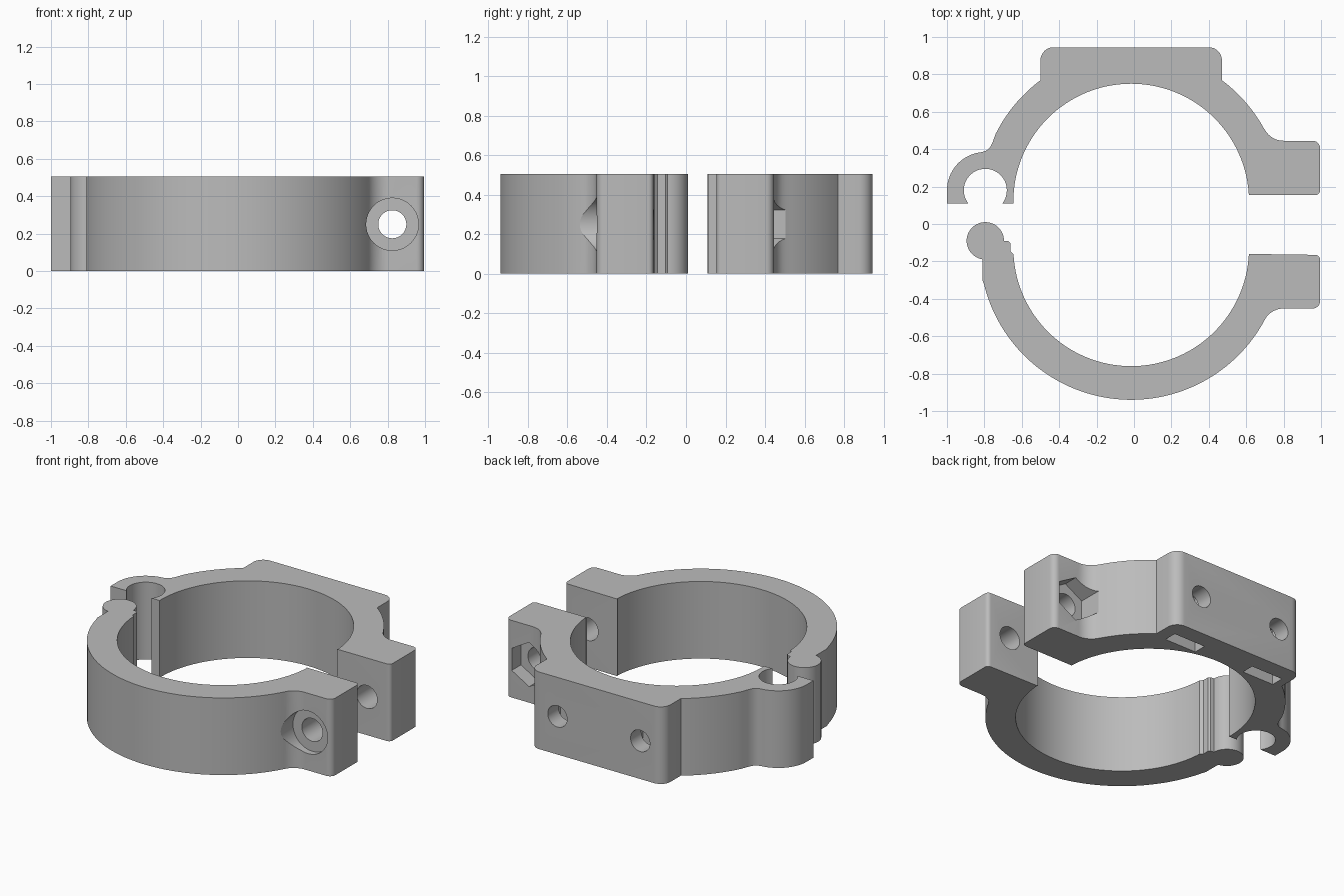
import bpy, bmesh
from math import sin, cos, radians, pi
from mathutils import Matrix

HEIGHT = 0.505
CX = -0.015                 # ring axis
INNER, OUTER = 0.63, 0.81   # ring radii
BOLT_X, MID_Z = 0.825, 0.25

old = bpy.data.objects.get("Cube")
if old:
    bpy.data.objects.remove(old, do_unlink=True)

grey = bpy.data.materials.new("plain grey")
grey.use_nodes = True
grey.diffuse_color = (0.5, 0.5, 0.5, 1)
grey.node_tree.nodes["Principled BSDF"].inputs["Base Color"].default_value = (0.5, 0.5, 0.5, 1)


def arc(x, y, r, start, end, n):
    """Points along an arc, angles in degrees."""
    steps = [radians(start + (end - start) * i / n) for i in range(n + 1)]
    return [(x + r * cos(a), y + r * sin(a)) for a in steps]


def finish(name, bm):
    bmesh.ops.recalc_face_normals(bm, faces=bm.faces)
    mesh = bpy.data.meshes.new(name)
    bm.to_mesh(mesh)
    bm.free()
    mesh.materials.append(grey)
    obj = bpy.data.objects.new(name, mesh)
    bpy.context.collection.objects.link(obj)
    return obj


def extrude_profile(name, points):
    bm = bmesh.new()
    face = bm.faces.new([bm.verts.new((x, y, 0)) for x, y in points])
    top = bmesh.ops.extrude_face_region(bm, geom=[face])["geom"]
    bmesh.ops.translate(bm, vec=(0, 0, HEIGHT),
                        verts=[v for v in top if isinstance(v, bmesh.types.BMVert)])
    return finish(name, bm)


def bore(name, x, y0, y1, r, sides=48):
    """Prism along y, with a corner pointing up."""
    bm = bmesh.new()
    bmesh.ops.create_cone(bm, cap_ends=True, segments=sides, radius1=r, radius2=r, depth=y1 - y0)
    turn = Matrix.Rotation(pi / 2, 4, 'X')
    bmesh.ops.transform(bm, verts=bm.verts, matrix=Matrix.Translation((x, (y0 + y1) / 2, MID_Z)) @ turn)
    return finish(name, bm)


def box(name, x0, x1, y0, y1, z0, z1):
    bm = bmesh.new()
    bmesh.ops.create_cube(bm, size=1)
    size = Matrix.Diagonal((x1 - x0, y1 - y0, z1 - z0, 1))
    move = Matrix.Translation(((x0 + x1) / 2, (y0 + y1) / 2, (z0 + z1) / 2))
    bmesh.ops.transform(bm, verts=bm.verts, matrix=move @ size)
    return finish(name, bm)


def cut(obj, cutters):
    bpy.ops.object.select_all(action='DESELECT')
    bpy.context.view_layer.objects.active = obj
    obj.select_set(True)
    for cutter in cutters:
        cutter.hide_render = True
        mod = obj.modifiers.new("cut", 'BOOLEAN')
        mod.operation = 'DIFFERENCE'
        mod.solver = 'EXACT'
        mod.object = cutter
        bpy.ops.object.modifier_apply(modifier=mod.name)
        bpy.data.objects.remove(cutter, do_unlink=True)
    bpy.ops.object.shade_smooth_by_angle(angle=radians(30))


# Back half: bolt lug, mounting pad, hinge socket
BACK_Y = 0.12
points = [(0.61, 0.155)]
points += arc(0.97, 0.18, 0.025, -90, 0, 5)
points += arc(0.955, 0.405, 0.04, 0, 90, 6)
points += arc(0.80, 0.56, 0.115, 270, 211, 8)
points += arc(CX, BACK_Y, OUTER, 29, 53.2, 14)
points += arc(0.40, 0.875, 0.07, 0, 90, 8)
points += arc(-0.43, 0.875, 0.07, 90, 180, 8)
points += arc(CX, BACK_Y, OUTER, 126.8, 153.5, 14)
points += [(-0.755, 0.44), (-0.77, 0.41), (-0.79, 0.392)]
points += arc(-0.795, 0.18, 0.205, 95, 180, 20)
points += [(-1.0, 0.11)]
points += arc(-0.795, 0.18, 0.115, 217, -37, 36)
points += arc(CX, BACK_Y, INNER, 180.9, 3.3, 80)
back_half = extrude_profile("back_clamp_half", points)

cutters = [bore("back_bolt_hole", BOLT_X, 0.1, 0.7, 0.075),
           bore("nut_pocket", BOLT_X, 0.35, 0.7, 0.145, 6)]
for x in (0.27, -0.33):
    cutters.append(box("nut_slot", x - 0.115, x + 0.115, 0.75, 0.835, -0.1, MID_Z + 0.12))
    cutters.append(bore("pad_hole", x, 0.76, 1.1, 0.07))
cut(back_half, cutters)

# Front half: bolt lug and hinge pin
FRONT_Y = -0.13
points = [(0.61, -0.16)]
points += arc(0.97, -0.19, 0.025, 90, 0, 5)
points += arc(0.955, -0.412, 0.04, 0, -90, 6)
points += arc(0.80, -0.567, 0.115, 90, 149, 8)
points += arc(CX, FRONT_Y, OUTER, -29, -166, 70)
points += [(-0.81, -0.30), (-0.81, -0.19)]
points += arc(-0.795, -0.09, 0.1, 260, 0, 36)
points += [(-0.67, -0.092), (-0.66, -0.105), (-0.66, -0.145)]
points += arc(CX, FRONT_Y, INNER, 183, 357.2, 80)
front_half = extrude_profile("front_clamp_half", points)

cut(front_half, [bore("front_bolt_hole", BOLT_X, -0.7, -0.1, 0.075),
                 bore("bolt_head_recess", BOLT_X, -0.7, -0.41, 0.14)])
